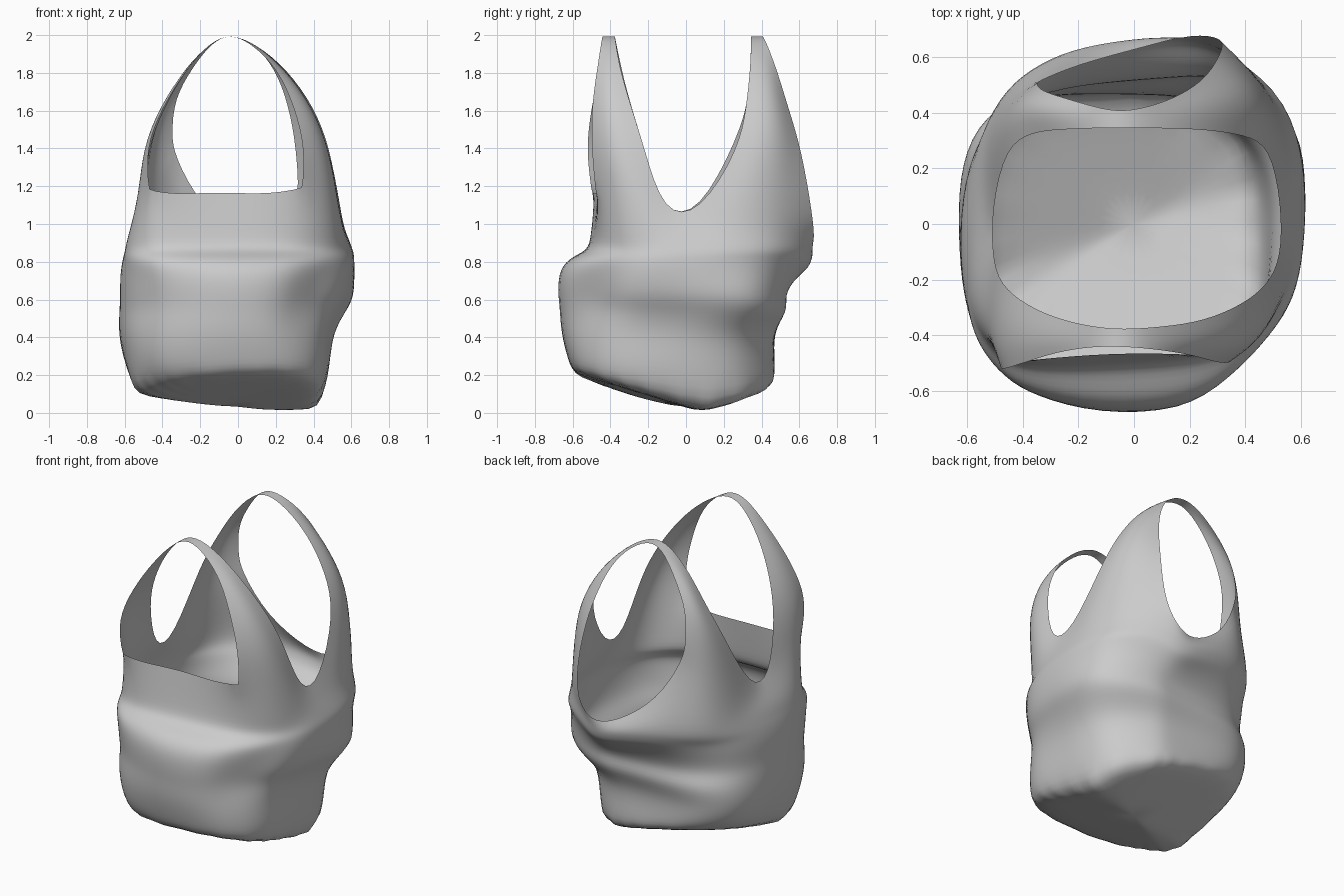
import bpy, bmesh, math
from mathutils import Vector

if "Cube" in bpy.data.objects:
    bpy.data.objects.remove(bpy.data.objects["Cube"])

# Open rim of the bag: front (0-4), right side (4-11), back (11-15), left side (15-21)
RIM = [(-.47, -.50, 1.18), (-.33, -.485, 1.155), (-.10, -.465, 1.17), (.16, -.465, 1.155),
       (.34, -.48, 1.19), (.48, -.39, 1.18), (.535, -.26, 1.15), (.53, -.12, 1.05),
       (.53, .07, 1.05), (.55, .24, 1.12), (.515, .45, 1.08), (.33, .67, 1.05),
       (.21, .685, .88), (.05, .64, .91), (-.20, .575, 1.09), (-.34, .515, 1.37),
       (-.47, .43, 1.20), (-.52, .27, 1.14), (-.51, .07, 1.05), (-.51, -.12, 1.05),
       (-.52, -.26, 1.15), (-.53, -.39, 1.18)]
N = len(RIM)

# Body levels: z, xmin, xmax, ymin, ymax
LEVELS = [(.25, -.60, .49, -.63, .47), (.42, -.63, .52, -.67, .455),
          (.54, -.63, .57, -.68, .53), (.62, -.63, .61, -.69, .50),
          (.74, -.63, .62, -.69, .58), (.82, -.61, .62, -.63, .65),
          (.86, -.59, .615, -.51, .67), (.94, -.56, .58, -.49, .68)]

# Soft folds: direction in degrees, height, angular spread, height spread, push
FOLDS = [(225, .91, 22, .10, .14), (225, .55, 22, .24, -.04), (228, .1, 20, .10, -.04),
         (315, .64, 22, .20, -.12), (315, .15, 25, .12, .03), (315, .93, 18, .09, .05),
         (45, .60, 22, .15, .13), (45, .15, 25, .15, .04),
         (135, .38, 24, .18, .08), (135, .82, 20, .08, -.04),
         (352, .48, 18, .15, -.05), (205, .05, 14, .10, .04),
         (285, .60, 16, .20, .02), (118, .80, 14, .25, -.03)]

# Handle stations, right to left: z, x inner, x outer, y inner, y outer, bulge
FRONT = [(1.40, .48, .355, -.22, -.50, .05), (1.62, .39, .30, -.29, -.50, .04),
         (1.82, .25, .21, -.35, -.47, .015), (1.95, .10, .08, -.37, -.45, 0),
         (2.01, -.04, -.04, -.38, -.44, 0), (1.96, -.15, -.15, -.37, -.44, 0),
         (1.81, -.28, -.28, -.34, -.46, .01), (1.62, -.39, -.40, -.29, -.50, .02),
         (1.40, -.48, -.49, -.22, -.53, .02)]
BACK = [(1.40, .49, .31, .28, .61, .06), (1.62, .40, .27, .32, .54, .05),
        (1.82, .26, .20, .34, .48, .02), (1.95, .10, .09, .345, .43, 0),
        (2.01, -.04, -.04, .345, .40, 0), (1.96, -.15, -.14, .345, .42, 0),
        (1.83, -.27, -.24, .34, .45, .02), (1.66, -.37, -.34, .33, .48, .03),
        (1.47, -.46, -.35, .28, .505, .04)]


def outline(z, xmin, xmax, ymin, ymax, power=2.7):
    """Rounded box outline, lined up with the rim points and pushed by the folds."""
    cx, cy = (xmin + xmax) / 2, (ymin + ymax) / 2
    a, b = (xmax - xmin) / 2, (ymax - ymin) / 2
    pts = []
    for x, y, _ in RIM:
        t = math.atan2(y - .03, x)
        c, s = math.cos(t), math.sin(t)
        r = (abs(c / a) ** power + abs(s / b) ** power) ** (-1 / power)
        for ang, fz, spread, height, push in FOLDS:
            d = (math.degrees(t) - ang + 180) % 360 - 180
            r += push * math.exp(-(d / spread) ** 2 - ((z - fz) / height) ** 2)
        pts.append((cx + r * c, cy + r * s))
    return pts


def keel(x, y):
    """Height of the bottom, folded along a slanted low line."""
    run = max(0, .25 - x)
    return .09 * run + .3 * abs(y - (.11 - .45 * run))


bm = bmesh.new()
crease = bm.verts.layers.float.new("crease_vert")


def ring(points):
    return [bm.verts.new(p) for p in points]


def bridge(a, b, closed=True):
    for i in range(len(a) if closed else len(a) - 1):
        j = (i + 1) % len(a)
        bm.faces.new((a[i], a[j], b[j], b[i]))


# Folded bottom
base = outline(.1, -.54, .44, -.60, .47)
edge = ring([(x, y, keel(x, y)) for x, y in base])
half = [(x * .5, .05 + (y - .05) * .5) for x, y in base]
inner = ring([(x, y, keel(x, y)) for x, y in half])
center = bm.verts.new((0, 0, keel(0, 0)))
bridge(inner, edge)
for i in range(N):
    bm.faces.new((center, inner[(i + 1) % N], inner[i]))
for v in edge:
    v[crease] = .3

# Bulging body up to the rim, kept below the dips of the rim and above the bottom
prev = edge
for k, (z, *box) in enumerate(LEVELS):
    gap = .045 * (len(LEVELS) - k)
    cur = ring([(x, y, min(max(z, low.co.z + .08 + .08 * k), top[2] - gap))
                for (x, y), top, low in zip(outline(z, *box), RIM, edge)])
    bridge(prev, cur)
    prev = cur
rim = ring(RIM)
bridge(prev, rim)
for i in (0, 4):
    rim[i][crease] = .8


# Carrying handles, strips welded to both sides of the rim
def handle(right, left, stations):
    row = [rim[i] for i in right]
    for z, xi, xo, yi, yo, bulge in stations:
        side = 1 if xi > 0 else -1
        depth = 1 if yo > 0 else -1
        pts = []
        for k in range(4):
            t = k / 3
            p = Vector((xo + (xi - xo) * t, yo + (yi - yo) * t, z))
            if k in (1, 2):
                p.x += side * bulge
                p.y += depth * bulge * .5
            pts.append(p)
        new = ring(pts)
        bridge(row, new, False)
        row = new
    bridge(row, [rim[i] for i in left], False)


handle((4, 5, 6, 7), (0, 21, 20, 19), FRONT)
handle((11, 10, 9, 8), (15, 16, 17, 18), BACK)

bmesh.ops.recalc_face_normals(bm, faces=bm.faces)
mesh = bpy.data.meshes.new("carrier_bag")
bm.to_mesh(mesh)
bm.free()
bag = bpy.data.objects.new("carrier_bag", mesh)
bpy.context.collection.objects.link(bag)
for p in mesh.polygons:
    p.use_smooth = True
sub = bag.modifiers.new("soft", 'SUBSURF')
sub.levels = sub.render_levels = 2
